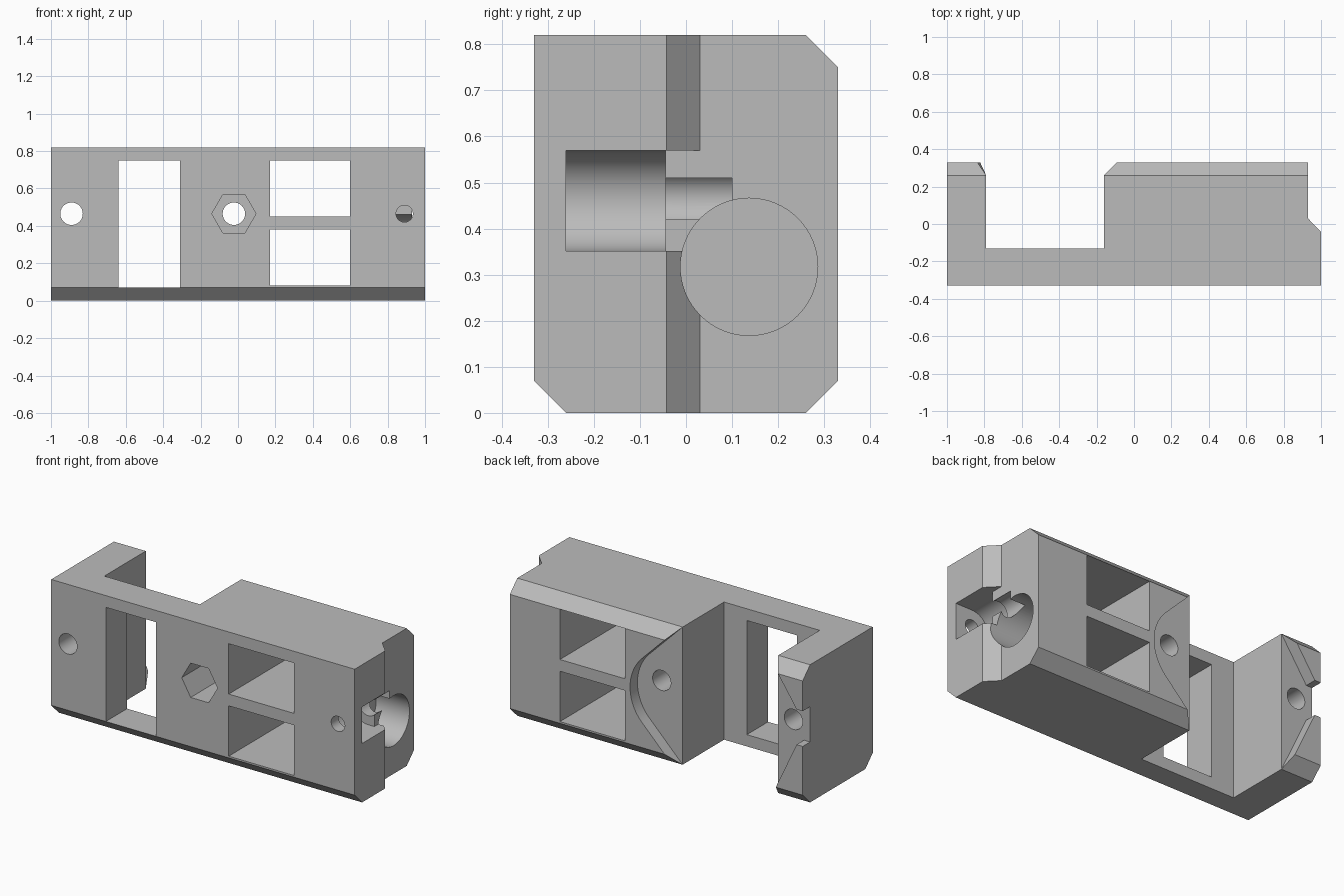
import bpy
import bmesh
from math import cos, sin, radians
from mathutils import Vector

cube = bpy.data.objects.get("Cube")
if cube:
    bpy.data.objects.remove(cube, do_unlink=True)

grey = bpy.data.materials.new("plain grey")
grey.use_nodes = True
colour = (0.5, 0.5, 0.5, 1)
grey.diffuse_color = colour
grey.node_tree.nodes["Principled BSDF"].inputs["Base Color"].default_value = colour


def prism(name, points, axis, start, end):
    """Extrude a 2D outline along an axis; the outline uses the other two axes in order."""
    def place(p, depth):
        v = list(p)
        v.insert("xyz".index(axis), depth)
        return Vector(v)
    bm = bmesh.new()
    face = bm.faces.new([bm.verts.new(place(p, start)) for p in points])
    out = bmesh.ops.extrude_face_region(bm, geom=[face])
    verts = [v for v in out["geom"] if isinstance(v, bmesh.types.BMVert)]
    bmesh.ops.translate(bm, verts=verts, vec=place((0, 0), end - start))
    bmesh.ops.recalc_face_normals(bm, faces=bm.faces)
    mesh = bpy.data.meshes.new(name)
    bm.to_mesh(mesh)
    bm.free()
    mesh.materials.append(grey)
    obj = bpy.data.objects.new(name, mesh)
    bpy.context.collection.objects.link(obj)
    return obj


def rect(a0, a1, b0, b1):
    return [(a0, b0), (a1, b0), (a1, b1), (a0, b1)]


def arc(a, b, r, first=0, last=360, n=48):
    steps = n if last - first == 360 else n + 1
    angles = [radians(first + (last - first) * i / n) for i in range(steps)]
    return [(a + r * cos(t), b + r * sin(t)) for t in angles]


# Body: end profile chamfered on three long edges
body = prism("housing_block", [(-0.33, 0.07), (-0.26, 0), (0.26, 0), (0.33, 0.07),
                               (0.33, 0.75), (0.26, 0.82), (-0.33, 0.82)], "x", -1, 1)


def cut(name, points, axis, start, end):
    cutter = prism(name, points, axis, start, end)
    cutter.hide_render = True
    mod = body.modifiers.new(name, "BOOLEAN")
    mod.operation = "DIFFERENCE"
    mod.solver = "EXACT"
    mod.object = cutter
    bpy.context.view_layer.objects.active = body
    bpy.ops.object.modifier_apply(modifier=name)
    bpy.data.objects.remove(cutter, do_unlink=True)


# Large rear bay and stepped end
cut("rear_bay", rect(-0.79, -0.16, -0.13, 0.6), "z", -0.5, 1.5)
cut("end_step", [(1.1, -0.145), (0.93, 0.03), (0.93, 0.6), (1.1, 0.6)], "z", -0.5, 1.5)

# Window openings
cut("bay_window", rect(-0.64, -0.31, 0.07, 0.75), "y", -0.6, 0)
for name, low in (("lower_window", 0.08), ("upper_window", 0.45)):
    cut(name, rect(0.17, 0.6, low, low + 0.3), "y", -0.6, 0.6)

# Rounded V recess beside the bay
cut("v_recess", [(-0.3, -0.14)] + arc(-0.132, 0.41, 0.27, -45, 45, 24) + [(-0.3, 0.96)],
    "y", 0.26, 0.6)

# Flared recess on the narrow arm, open at the end
cut("arm_recess", [(-1.1, 0.36), (-0.96, 0.36), (-0.79, 0), (-0.7, -0.19),
                   (-0.7, 0.95), (-0.79, 0.82), (-0.96, 0.57), (-1.1, 0.57)], "y", 0.26, 0.6)

# Bolt holes and nut trap
cut("arm_hole", arc(-0.89, 0.465, 0.06), "y", -0.6, 0.6)
cut("centre_hole", arc(-0.022, 0.465, 0.06), "y", -0.6, 0.6)
cut("nut_trap", arc(-0.022, 0.465, 0.118, n=6), "y", -0.6, 0.05)
cut("end_hole", arc(0.89, 0.465, 0.045), "y", -0.6, 0)

# Round-backed pocket, small channel and large bore in the end
cut("end_pocket", arc(0.89, 0.46, 0.109, 90, 270, 32) + [(1.1, 0.351), (1.1, 0.569)],
    "y", -0.26, -0.045)
cut("pocket_lip", rect(-0.1, 0.06, 0.351, 0.569), "x", 0.93, 1.2)
cut("channel", arc(0.89, 0.465, 0.06), "y", -0.1, 0.1)
cut("end_bore", arc(0.137, 0.317, 0.149, n=64), "x", 0.71, 1.2)

# Smooth the round walls only
bpy.ops.object.select_all(action="DESELECT")
body.select_set(True)
bpy.context.view_layer.objects.active = body
bpy.ops.object.shade_smooth_by_angle(angle=radians(25))
